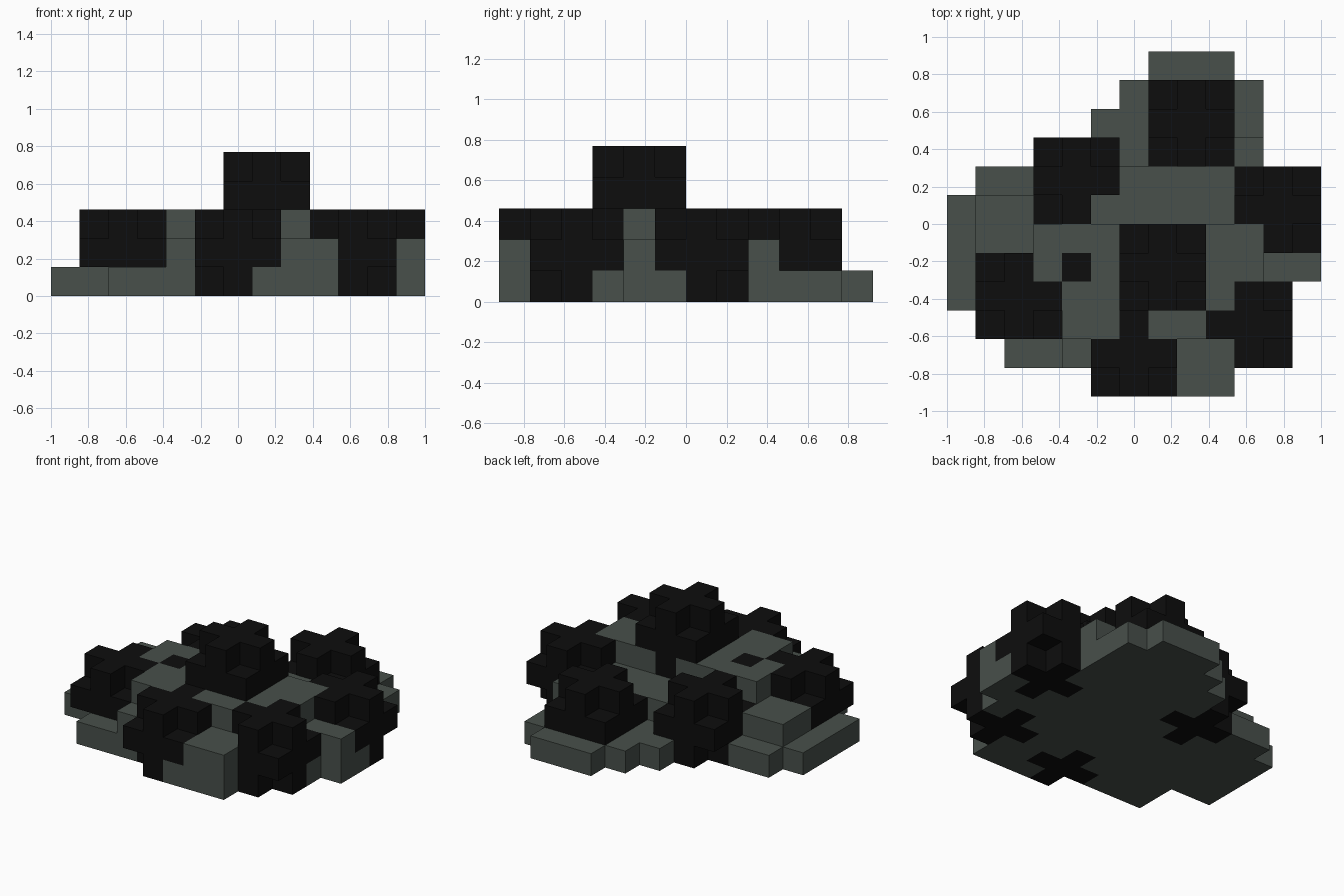
import bpy
import bmesh
from mathutils import Vector

cube = bpy.data.objects.get("Cube")
if cube:
    bpy.data.objects.remove(cube, do_unlink=True)

U = 2 / 13  # edge of one block


def make_material(name, colour):
    mat = bpy.data.materials.new(name)
    mat.use_nodes = True
    mat.diffuse_color = (*colour, 1)
    bsdf = next(n for n in mat.node_tree.nodes if n.type == 'BSDF_PRINCIPLED')
    bsdf.inputs["Base Color"].default_value = (*colour, 1)
    bsdf.inputs["Roughness"].default_value = 0.9
    return mat


STONE = make_material("grey stone", (0.065, 0.080, 0.070))
COAL = make_material("black coal", (0.004, 0.004, 0.004))


def box(x0, x1, y0, y1, z):
    """Block cells of one layer, end values excluded."""
    return {(x, y, z) for x in range(x0, x1) for y in range(y0, y1)}


def cluster(cx, cy, cz):
    """3x3x3 lump without its eight corners."""
    r = (-1, 0, 1)
    return {(cx + a, cy + b, cz + c) for a in r for b in r for c in r if a * b * c == 0}


# Stone terraces, from the ground up
layers = [
    # ground layer
    [(7, 10, 0, 1), (2, 10, 1, 2), (2, 12, 2, 3), (0, 12, 3, 4), (0, 13, 4, 7),
     (1, 12, 7, 8), (5, 11, 8, 10), (6, 11, 10, 11), (7, 10, 11, 12)],
    # middle layer
    [(8, 10, 0, 2), (4, 5, 1, 2), (4, 10, 2, 3), (4, 11, 3, 4), (3, 13, 4, 5),
     (3, 11, 5, 6), (1, 3, 5, 7), (5, 10, 6, 8), (10, 11, 8, 9)],
    # top plateau
    [(4, 6, 2, 3), (7, 9, 2, 3), (4, 10, 3, 4), (3, 11, 4, 6)],
]
stone = set()
for z, areas in enumerate(layers):
    for area in areas:
        stone |= box(*area, z)

# Coal lumps, by centre cell
lumps = {
    "coal_peak": cluster(7, 4, 3),
    "coal_back": cluster(8, 9, 1),
    "coal_back_right": cluster(4, 7, 1),
    "coal_left": cluster(11, 6, 1),
    "coal_right": cluster(2, 3, 1),
    "coal_front": cluster(6, 1, 1),
    "coal_front_left": cluster(10, 2, 1),
    "coal_chip": {(4, 4, 2)},
}
# Two lumps rest on the ground layer; two lose a corner to the stone
for name in ("coal_back", "coal_right"):
    lumps[name] = {c for c in lumps[name] if c[2] > 0}
lumps["coal_front_left"].discard((9, 1, 1))
lumps["coal_back_right"].discard((5, 6, 1))

for cells in lumps.values():
    stone -= cells
solid = stone.union(*lumps.values())


def build(name, cells, mat):
    """Skin the cells with only the faces that are open to the air."""
    bm = bmesh.new()
    for cell in sorted(cells):
        centre = Vector(cell) + Vector((0.5, 0.5, 0.5))
        for axis in range(3):
            for sign in (-1, 1):
                n = Vector((0, 0, 0))
                n[axis] = sign
                if tuple(int(c + d) for c, d in zip(cell, n)) in solid:
                    continue
                a = Vector((0, 0, 0))
                a[(axis + 1) % 3] = 0.5
                b = n.cross(a)
                mid = centre + n * 0.5
                corners = (mid - a - b, mid + a - b, mid + a + b, mid - a + b)
                bm.faces.new([bm.verts.new(((p.x - 6.5) * U, (p.y - 6) * U, p.z * U))
                              for p in corners])
    bmesh.ops.remove_doubles(bm, verts=bm.verts, dist=U * 0.01)
    bmesh.ops.dissolve_limit(bm, angle_limit=0.01, verts=bm.verts, edges=bm.edges)
    mesh = bpy.data.meshes.new(name)
    bm.to_mesh(mesh)
    bm.free()
    mesh.materials.append(mat)
    obj = bpy.data.objects.new(name, mesh)
    bpy.context.collection.objects.link(obj)


build("stone_base", stone, STONE)
for name, cells in lumps.items():
    build(name, cells, COAL)
